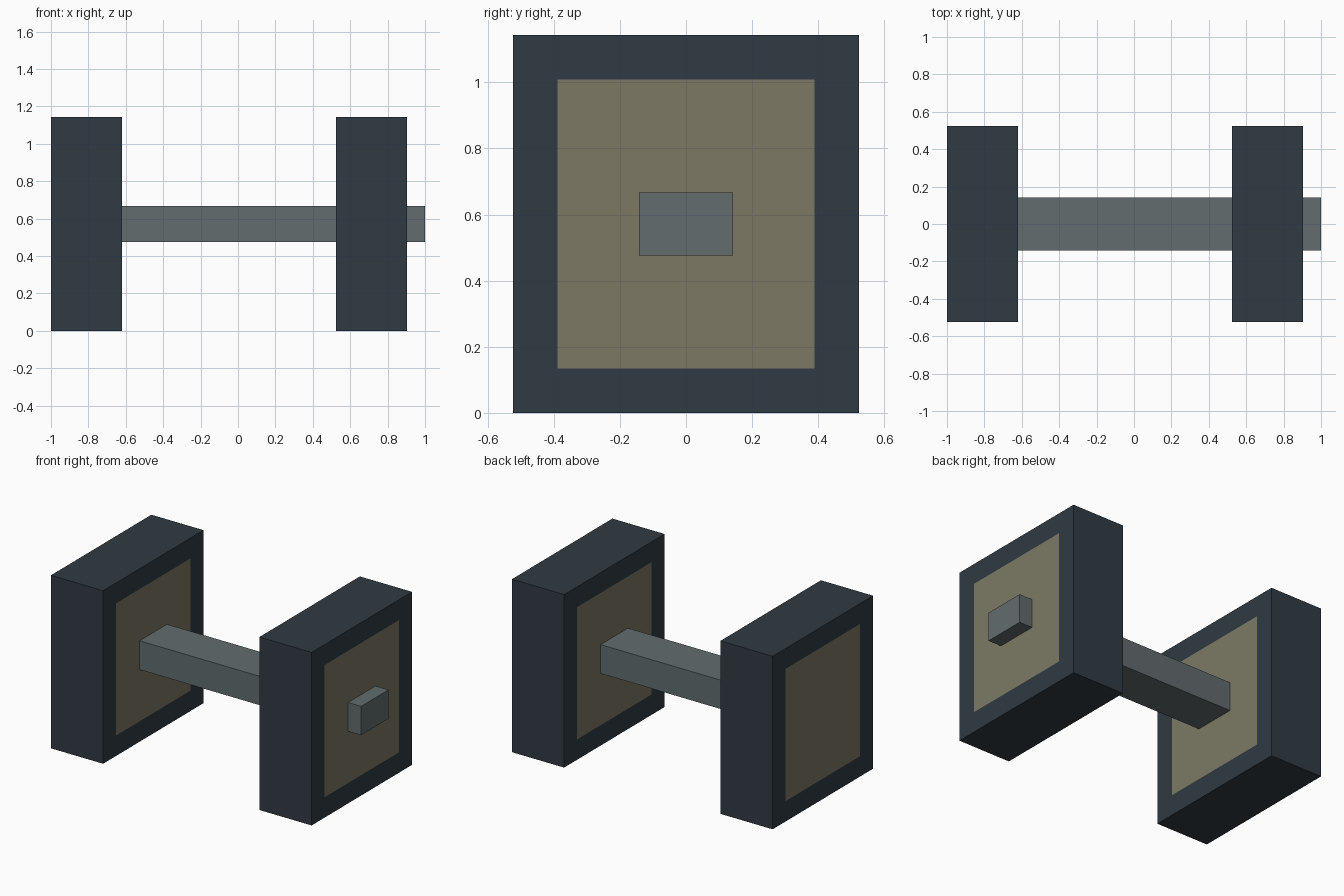
import bpy, bmesh
from mathutils import Matrix, Vector

if "Cube" in bpy.data.objects:
    bpy.data.objects.remove(bpy.data.objects["Cube"])

U = 2 / 21  # the model sits on a 21-unit block grid


def material(name, rgb):
    m = bpy.data.materials.new(name)
    m.diffuse_color = (*rgb, 1)
    m.use_nodes = True
    m.node_tree.nodes["Principled BSDF"].inputs["Base Color"].default_value = m.diffuse_color
    return m


TYRE = material("tyre_dark", (0.030, 0.043, 0.056))
HUB = material("hub_tan", (0.202, 0.191, 0.127))
METAL = material("axle_grey", (0.122, 0.150, 0.156))


def block(name, lo, hi, mats, inset=0):
    """Box between two grid corners; optional hub panel inset on the x faces."""
    lo, hi = Vector(lo) * U, Vector(hi) * U
    size, centre = hi - lo, (lo + hi) / 2
    bm = bmesh.new()
    bmesh.ops.create_cube(bm, size=1, matrix=Matrix.Diagonal((*size, 1)))
    bm.normal_update()
    if inset:
        sides = [f for f in bm.faces if abs(f.normal.x) > 0.9]
        bmesh.ops.inset_individual(bm, faces=sides, thickness=inset * U)
        for f in sides:
            f.material_index = 1
    me = bpy.data.meshes.new(name)
    bm.to_mesh(me)
    bm.free()
    for m in mats:
        me.materials.append(m)
    ob = bpy.data.objects.new(name, me)
    ob.location = centre
    bpy.context.collection.objects.link(ob)
    return ob


# Two square wheels with flush hub panels on both sides
for name, x in (("left_wheel", -10.5), ("right_wheel", 5.5)):
    block(name, (x, -5.5, 0), (x + 4, 5.5, 12), (TYRE, HUB), inset=2)

# Axle, seated in the left wheel and poking out of the right one
block("axle", (-8.5, -1.5, 5), (10.5, 1.5, 7), (METAL,))
